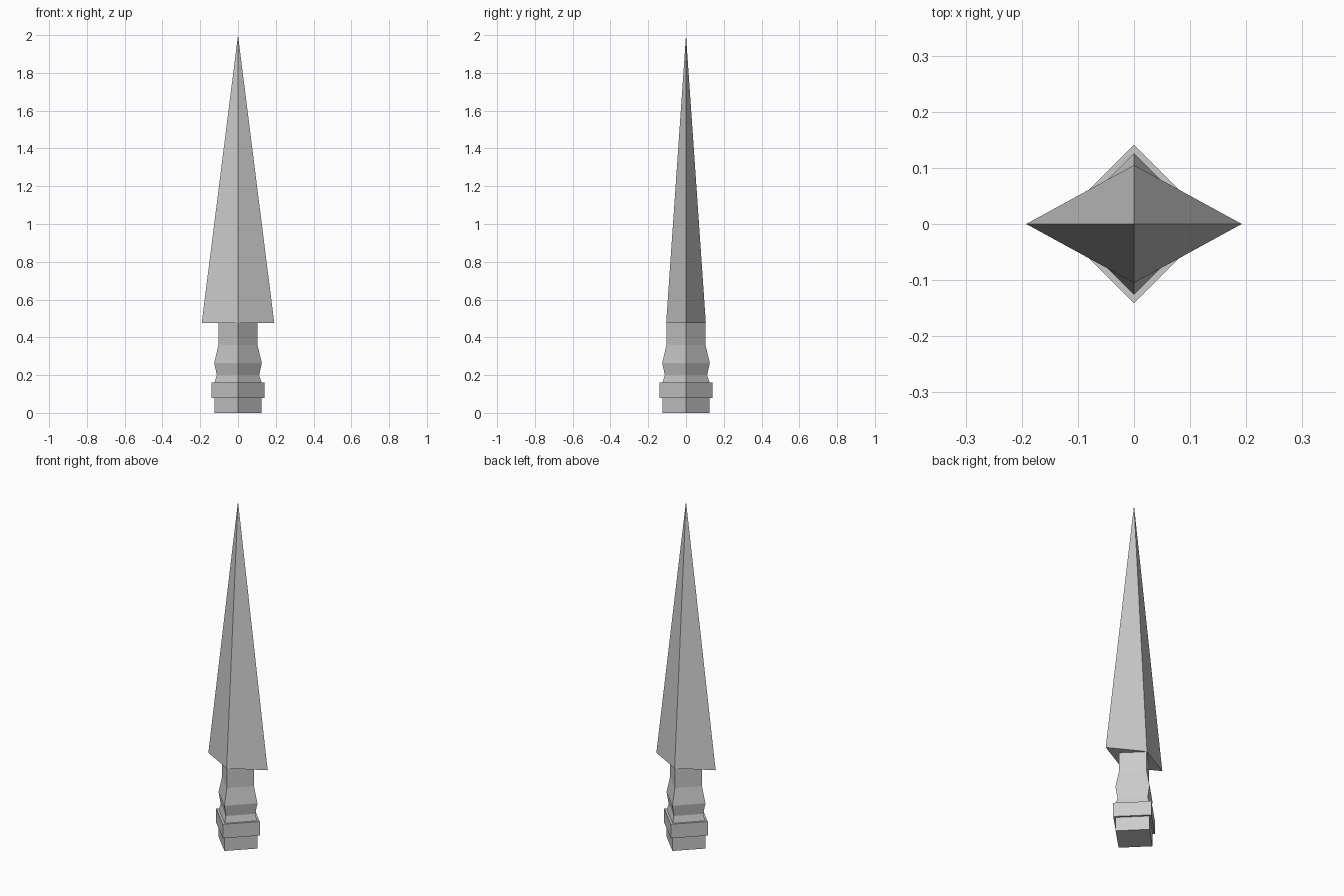
import bpy
import bmesh

if "Cube" in bpy.data.objects:
    bpy.data.objects.remove(bpy.data.objects["Cube"])


def diamond_loft(name, sections, cap_bottom=False, tip=None):
    """Skin diamond sections (half_x, half_y, z), optionally ending in a point."""
    bm = bmesh.new()
    rings = [[bm.verts.new((rx * cx, ry * cy, z))
              for cx, cy in ((1, 0), (0, 1), (-1, 0), (0, -1))]
             for rx, ry, z in sections]
    for low, high in zip(rings, rings[1:]):
        for i in range(4):
            j = (i + 1) % 4
            bm.faces.new((low[i], low[j], high[j], high[i]))
    if cap_bottom:
        bm.faces.new(rings[0][::-1])
    if tip is not None:
        point = bm.verts.new((0, 0, tip))
        for i in range(4):
            bm.faces.new((rings[-1][i], rings[-1][(i + 1) % 4], point))
    mesh = bpy.data.meshes.new(name)
    bm.to_mesh(mesh)
    bm.free()
    obj = bpy.data.objects.new(name, mesh)
    bpy.context.collection.objects.link(obj)
    return obj


def square(profile):
    return [(r, r, z) for r, z in profile]


# Square foot block with the stepped collar above it
diamond_loft("foot_and_collar", square([
    (0.125, 0), (0.125, 0.08), (0.141, 0.08), (0.141, 0.162), (0.124, 0.162)]),
    cap_bottom=True)

# Waisted, bulging neck
NECK = 0.103
diamond_loft("neck", square([
    (0.124, 0.162), (0.112, 0.20), (0.126, 0.265), (NECK, 0.36), (NECK, 0.476)]))

# Flattened four-sided blade with its flat underside
diamond_loft("blade", [(NECK, NECK, 0.476), (0.192, 0.105, 0.476)], tip=2.0)
